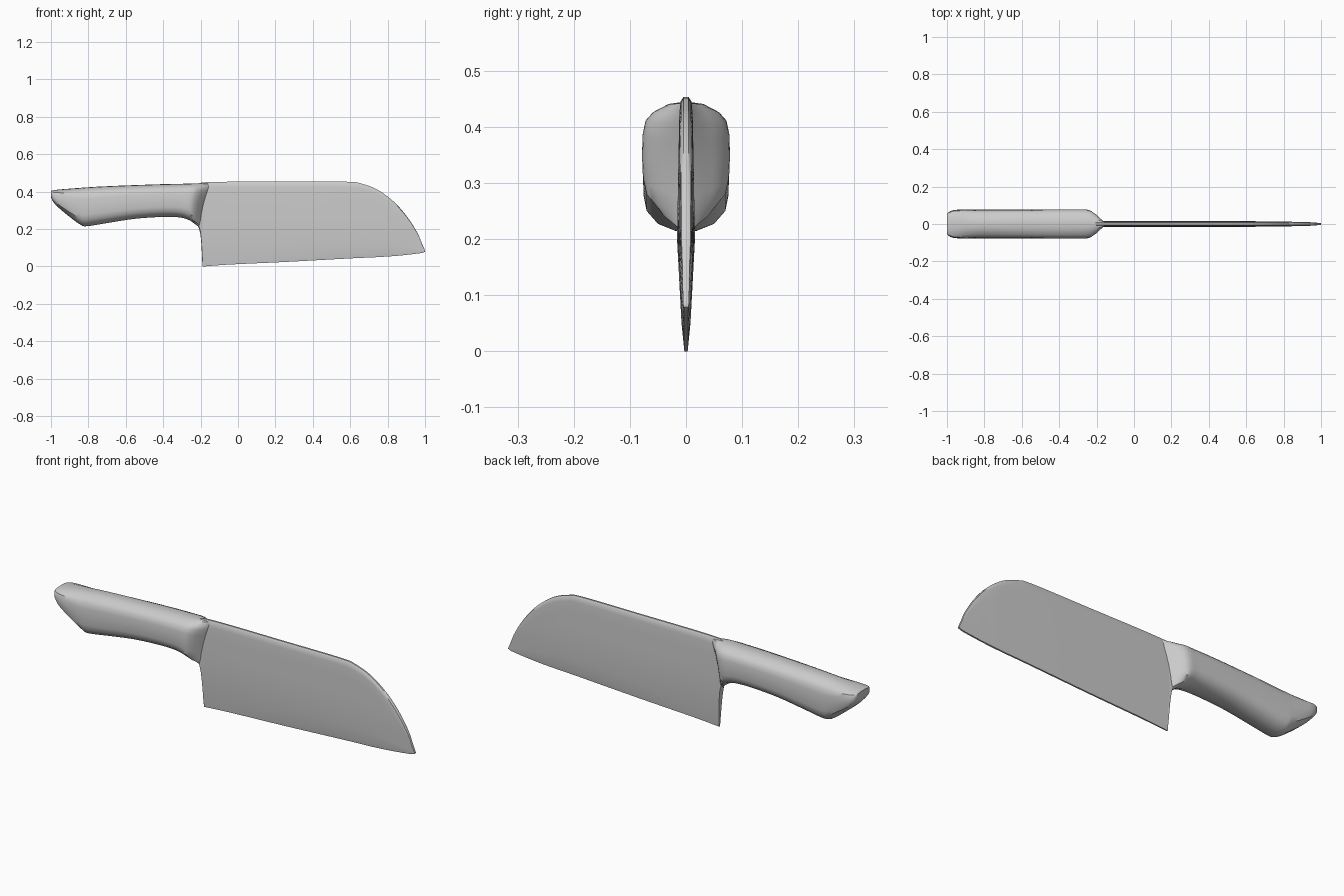
import bpy, bmesh
from mathutils import Vector

if "Cube" in bpy.data.objects:
    bpy.data.objects.remove(bpy.data.objects["Cube"])


def smooth_path(stations, steps=4):
    """Catmull-Rom interpolation through tuples of station values."""
    pts = [Vector(s) for s in stations]
    out = []
    for i in range(len(pts) - 1):
        p0, p1 = pts[max(i - 1, 0)], pts[i]
        p2, p3 = pts[i + 1], pts[min(i + 2, len(pts) - 1)]
        for k in range(steps):
            t = k / steps
            out.append(0.5 * (2 * p1 + (p2 - p0) * t
                              + (2 * p0 - 5 * p1 + 4 * p2 - p3) * t ** 2
                              + (3 * p1 - p0 - 3 * p2 + p3) * t ** 3))
    return out + [pts[-1]]


def lerp_table(table, v):
    for (a, fa), (b, fb) in zip(table, table[1:]):
        if v <= b:
            return fa + (fb - fa) * max(0, v - a) / (b - a)
    return table[-1][1]


def loft(name, rings, angle):
    """Skin closed rings into a capped solid."""
    bm = bmesh.new()
    loops = [[bm.verts.new(p) for p in ring] for ring in rings]
    n = len(loops[0])
    for a, b in zip(loops, loops[1:]):
        for i in range(n):
            j = (i + 1) % n
            bm.faces.new((a[i], a[j], b[j], b[i]))
    bm.faces.new(loops[0])
    bm.faces.new(loops[-1])
    bmesh.ops.recalc_face_normals(bm, faces=bm.faces)
    mesh = bpy.data.meshes.new(name)
    bm.to_mesh(mesh)
    bm.free()
    obj = bpy.data.objects.new(name, mesh)
    bpy.context.collection.objects.link(obj)
    bpy.ops.object.select_all(action='DESELECT')
    obj.select_set(True)
    bpy.context.view_layer.objects.active = obj
    bpy.ops.object.shade_smooth_by_angle(angle=angle)
    return obj


# Blade: (x, top z, bottom z), heel curve then the cutting edge
heel = [(-0.25, 0.44, 0.262), (-0.225, 0.443, 0.235), (-0.205, 0.446, 0.19),
        (-0.196, 0.448, 0.12), (-0.19, 0.45, 0.0)]
edge = [(-0.185, 0.45, 0.0), (-0.05, 0.453, 0.01), (0.25, 0.453, 0.024),
        (0.58, 0.453, 0.042), (0.66, 0.443, 0.046), (0.75, 0.408, 0.05),
        (0.84, 0.34, 0.056), (0.91, 0.258, 0.063), (0.96, 0.178, 0.069),
        (0.985, 0.12, 0.073), (1.0, 0.085, 0.079)]
thickness = [(0, 0.003), (0.05, 0.008), (0.2, 0.016), (0.4, 0.0125), (0.46, 0.011)]
tip_taper = [(0.5, 1.0), (0.8, 0.85), (1.0, 0.5)]
rows = [0, 0.06, 0.2, 0.4, 0.6, 0.8, 0.93, 0.98, 1]
blade_rings = []
for x, top, bot in smooth_path(heel) + smooth_path(edge):
    side = []
    for t in rows:
        z = bot + (top - bot) * t
        h = lerp_table(thickness, z) * lerp_table(tip_taper, x)
        h *= {0.98: 0.85, 1: 0.4}.get(t, 1)
        if t == 0:
            h = min(h, 0.004)
        side.append((h, z))
    blade_rings.append([(x, h, z) for h, z in side]
                       + [(x, -h, z) for h, z in reversed(side)])
loft("blade", blade_rings, 0.7)

# Handle: (x, top z, bottom z, half width, forward lean of the section)
stations = [(-1.0, 0.402, 0.372, 0.050, 0), (-0.99, 0.407, 0.348, 0.064, 0),
            (-0.96, 0.411, 0.315, 0.075, 0), (-0.90, 0.416, 0.265, 0.077, 0),
            (-0.845, 0.420, 0.225, 0.077, 0), (-0.81, 0.423, 0.215, 0.077, 0),
            (-0.70, 0.429, 0.232, 0.077, 0), (-0.55, 0.435, 0.255, 0.077, 0),
            (-0.40, 0.440, 0.265, 0.078, 0), (-0.31, 0.442, 0.262, 0.078, 0.01),
            (-0.26, 0.444, 0.247, 0.077, 0.025), (-0.235, 0.444, 0.230, 0.062, 0.035),
            (-0.215, 0.445, 0.215, 0.036, 0.045), (-0.20, 0.446, 0.200, 0.012, 0.055)]
section = [(0.12, 1), (0.4, 0.985), (0.75, 0.91), (0.92, 0.83), (0.985, 0.7),
           (1, 0.5), (0.98, 0.3), (0.91, 0.17), (0.65, 0.06), (0.25, 0)]
section += [(-y, t) for y, t in reversed(section)]
handle_rings = [[(x + lean * t * t, w * y, bot + (top - bot) * t) for y, t in section]
                for x, top, bot, w, lean in smooth_path(stations)]
loft("handle", handle_rings, 0.6)
